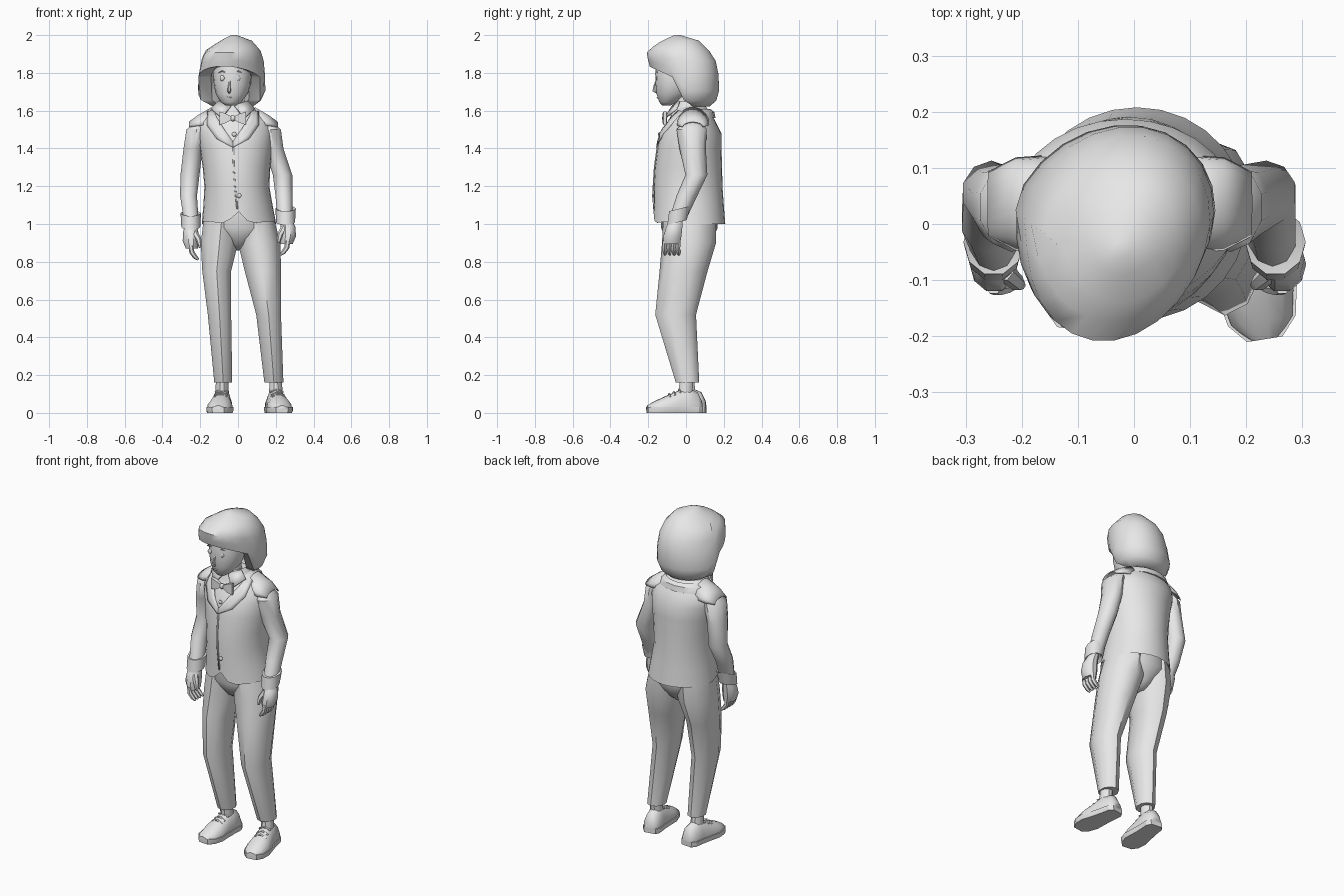
import bpy, bmesh, math
from mathutils import Vector, Matrix

if "Cube" in bpy.data.objects:
    bpy.data.objects.remove(bpy.data.objects["Cube"])

grey = bpy.data.materials.new("plain_grey")
grey.diffuse_color = (0.8, 0.8, 0.8, 1)
grey.use_nodes = True
grey.node_tree.nodes["Principled BSDF"].inputs["Base Color"].default_value = grey.diffuse_color


def finish(name, bm, angle=38, thick=0):
    bmesh.ops.recalc_face_normals(bm, faces=bm.faces)
    me = bpy.data.meshes.new(name)
    bm.to_mesh(me)
    bm.free()
    ob = bpy.data.objects.new(name, me)
    bpy.context.collection.objects.link(ob)
    me.materials.append(grey)
    if thick:
        mod = ob.modifiers.new("thickness", "SOLIDIFY")
        mod.thickness = thick
        mod.offset = 0
    bpy.ops.object.select_all(action="DESELECT")
    ob.select_set(True)
    bpy.context.view_layer.objects.active = ob
    bpy.ops.object.shade_smooth_by_angle(angle=math.radians(angle))
    return ob


def skin(name, rings, closed=True, caps=True, angle=38, thick=0):
    """Join a row of point rings into one surface."""
    bm = bmesh.new()
    rows = [[bm.verts.new(p) for p in r] for r in rings]
    for a, b in zip(rows, rows[1:]):
        n = len(a)
        for i in range(n if closed else n - 1):
            j = (i + 1) % n
            bm.faces.new((a[i], a[j], b[j], b[i]))
    if caps:
        bm.faces.new(rows[0])
        bm.faces.new(rows[-1])
    return finish(name, bm, angle, thick)


def oval(ring, n, a0=0, a1=360, phase=0):
    z, cx, cy, rx, ry = ring
    full = abs(a1 - a0) >= 360
    pts = []
    for i in range(n):
        a = math.radians(a0 + phase + (a1 - a0) * i / (n if full else n - 1))
        pts.append(Vector((cx + rx * math.cos(a), cy + ry * math.sin(a), z)))
    return pts


def loft(name, rings, n=14, a0=0, a1=360, phase=0, angle=38, caps=True, thick=0):
    return skin(name, [oval(r, n, a0, a1, phase) for r in rings],
                caps=caps, angle=angle, thick=thick)


def mix(rings, z):
    """Ring values at height z from a list sorted upward."""
    z = max(rings[0][0], min(rings[-1][0], z))
    for a, b in zip(rings, rings[1:]):
        if z <= b[0]:
            t = (z - a[0]) / (b[0] - a[0])
            return [z] + [a[k] + t * (b[k] - a[k]) for k in range(1, 5)]


def tube(name, pts, radii, n=6):
    pts = [Vector(p) for p in pts]
    rings = []
    for i, p in enumerate(pts):
        d = (pts[min(i + 1, len(pts) - 1)] - pts[max(i - 1, 0)]).normalized()
        u = d.cross(Vector((0, 1, 0.1))).normalized()
        v = d.cross(u)
        rings.append([p + radii[i] * (u * math.cos(k * math.tau / n) + v * math.sin(k * math.tau / n))
                      for k in range(n)])
    return skin(name, rings, angle=50)


def blob(name, loc, scale, seg=10):
    bm = bmesh.new()
    m = Matrix.Translation(loc) @ Matrix.Diagonal((*scale, 1))
    bmesh.ops.create_uvsphere(bm, u_segments=seg, v_segments=6, radius=1, matrix=m)
    return finish(name, bm, 60)


# Head, nose, eyes, brows, mouth, neck
loft("head", [(1.627, -.038, -.105, .026, .022), (1.645, -.037, -.092, .055, .05),
              (1.69, -.033, -.068, .085, .09), (1.74, -.03, -.06, .098, .102),
              (1.80, -.03, -.058, .102, .107), (1.88, -.03, -.05, .09, .1)], 18, angle=60)
tube("nose", [(-.044, -.158, 1.755), (-.046, -.168, 1.725), (-.047, -.17, 1.705), (-.046, -.153, 1.695)],
     [.005, .007, .01, .006])
for s in (-1, 1):
    x = -.042 + s * .042
    blob("eye", (x, -.153, 1.772), (.013, .007, .015))
    tube("brow", [(x - .018, -.151, 1.802), (x, -.158, 1.81), (x + .018, -.151, 1.802)], [.003, .004, .003], 5)
tube("mouth", [(-.07, -.14, 1.676), (-.041, -.151, 1.668), (-.012, -.14, 1.676)], [.003, .005, .003], 5)
loft("neck", [(1.56, -.025, .005, .06, .06), (1.62, -.028, -.005, .048, .05), (1.7, -.03, -.015, .048, .05)], 12)

# Bobbed hair: one cap whose lower edge is high over the face and low behind
bob = [(1.62, -.038, .025, .11, .098), (1.65, -.042, .01, .158, .15), (1.7, -.04, .003, .183, .174),
       (1.8, -.031, -.005, .172, .178), (1.865, -.026, -.022, .163, .18), (1.915, -.022, -.042, .148, .168),
       (1.97, -.006, -.03, .083, .1), (2.0, -.015, -.045, .015, .015)]
N = 24


def hair_row(t, shrink=1, lift=0):
    row = []
    for i in range(N):
        a = 360 * i / N + 7
        f = abs((a - 262 + 180) % 360 - 180)
        if f < 80:
            low = 1.835 - .065 * (f / 80) ** 2
        else:
            low = max(1.623, 1.77 - .147 * (f - 80) / 13)
        z, cx, cy, rx, ry = mix(bob, low + (2 - low) * t)
        c, s = math.cos(math.radians(a)), math.sin(math.radians(a))
        x, y = cx + rx * c * shrink, cy + ry * s * shrink
        row.append(Vector((x + .15 * y, y, z + (max(low + .01, lift) - z if lift else 0))))
    return row


skin("hair", [hair_row(0, .5, 1.84), hair_row(0, .62)] +
     [hair_row(t) for t in (0, .08, .22, .45, .64, .78, .92, 1)], angle=46)

# Waistcoat body with a pointed front hem
body = [(1.0, .005, .018, .197, .19), (1.1, 0, .015, .183, .185), (1.2, -.006, .011, .172, .182),
        (1.3, -.008, .013, .179, .178), (1.4, -.01, .018, .192, .17), (1.48, -.016, .025, .202, .162),
        (1.54, -.022, .03, .2, .128), (1.59, -.025, .03, .155, .1), (1.63, -.028, .022, .08, .07)]
rings = [oval(r, 28) for r in [(1.07, .005, .015, .165, .15)] + body]
for p in rings[1]:
    if p.y < 0:
        p.z += .07 * max(0, 1 - abs(p.x) / .06) + .015 * abs(p.x) / .2
skin("waistcoat", rings)


def front_y(x, z):
    z, cx, cy, rx, ry = mix(body, z)
    return cy - ry * math.sqrt(max(0, 1 - ((x - cx) / rx) ** 2))


def strip(name, a, b, off=.006, thick=.008):
    """Thin plate lying on the chest between two (x, z) lines."""
    rows = []
    for k in range(4):
        line = []
        for p, q in zip(a, b):
            x, z = [p[i] + (q[i] - p[i]) * k / 3 for i in (0, 1)]
            line.append(Vector((x, front_y(x, z) - off, z)))
        rows.append(line)
    skin(name, rows, closed=False, caps=False, thick=thick)


MID = -.027
for s in (-1, 1):
    def side(pts):
        return [(MID + s * x, z) for x, z in pts]
    strip("lapel", side([(0, 1.435), (.045, 1.5), (.085, 1.565), (.1, 1.6)]),
          side([(0, 1.405), (.085, 1.45), (.135, 1.52), (.135, 1.595)]), .004)
    # Shoulder flap sloping over the sleeve
    flap = []
    for w, zc, h, ry in ((.115, 1.53, .086, .085), (.185, 1.52, .055, .08), (.234, 1.513, .026, .055)):
        flap.append([Vector((MID + .002 + s * w, .036 + ry * math.cos(math.radians(a)),
                             zc + h * math.sin(math.radians(a)))) for a in range(0, 181, 20)])
    skin("shoulder_flap", flap, closed=False, caps=False, thick=.006)
    # Pointed shirt collar leaf
    leaf = [[Vector((MID + s * .01, -.07, 1.625)), Vector((MID + s * .075, -.035, 1.65))],
            [Vector((MID + s * .06, -.112, 1.56)), Vector((MID + s * .115, -.05, 1.61))]]
    skin("collar_leaf", leaf, closed=False, caps=False, thick=.01)
    # Bow tie wing
    wing = [[Vector((MID + s * w, -.112 + dy, 1.56 + dz)) for dy, dz in
             ((-d, -h), (d, -h), (d, h), (-d, h))] for w, d, h in
            ((.008, .008, .01), (.04, .012, .026), (.07, .008, .035))]
    skin("bow_wing", wing)
blob("bow_knot", (MID, -.114, 1.56), (.015, .013, .017), 8)
loft("shirt_collar", [(1.575, MID, .025, .13, .11), (1.615, MID, .02, .1, .09),
                      (1.648, MID, .01, .072, .072), (1.6, MID, .01, .058, .058)], 16, caps=False)
loft("back_collar", [(1.56, MID, .035, .165, .122), (1.592, MID, .035, .15, .115),
                     (1.608, MID, .03, .125, .1), (1.58, MID, .03, .1, .08)], 9, 0, 180)
strip("front_seam", [(-.03, 1.41), (-.027, 1.3), (-.02, 1.2), (-.008, 1.08)],
      [(-.022, 1.41), (-.019, 1.3), (-.012, 1.2), (0, 1.08)], .003, .005)
for x, z in ((-.02, 1.475), (.006, 1.15)):
    blob("button", (x, front_y(x, z) - .004, z), (.012, .006, .012), 8)

# Sleeves, cuffs and hands
arms = {-1: [(1.55, -.19, .035, .03, .045), (1.5, -.218, .03, .058, .08), (1.4, -.238, .035, .053, .07),
             (1.26, -.254, .055, .053, .058), (1.15, -.262, .005, .047, .055), (1.04, -.25, -.038, .042, .046)],
        1: [(1.55, .14, .035, .03, .045), (1.5, .172, .03, .058, .08), (1.4, .19, .035, .053, .07),
            (1.26, .236, .055, .054, .058), (1.15, .243, .005, .047, .055), (1.04, .248, -.038, .042, .046)]}
for s, rings in arms.items():
    loft("sleeve", rings, 10, phase=18, angle=45)
    hx, dz = (-.25, 0) if s < 0 else (.252, .025)
    cuff = [oval((z + dz, hx, -.042 + dy, rx, ry), 10) for z, dy, rx, ry in
            ((1.0, 0, .035, .04), (.985, -.006, .05, .054), (1.055, .01, .054, .06), (1.05, .01, .035, .04))]
    for r in cuff:
        for p in r:
            p.z += .25 * (p.y + .04)
    skin("cuff", cuff, angle=50)
    px = hx + (.012 if s > 0 else 0)
    loft("palm", [(1.01 + dz, hx, -.047, .026, .032), (.96 + dz, px, -.062, .04, .045),
                  (.91 + dz, px, -.072, .043, .05), (.87 + dz, px - s * .006, -.075, .032, .046)], 10)
    for k in range(4):
        y = -.112 + k * .024
        tube("finger", [(px, y, .885 + dz), (px - s * .006, y - .003, .85 + dz),
                        (px - s * .024, y, .825 + dz), (px - s * .04, y + .002, .812 + dz)],
             [.014, .0135, .012, .006])
    tube("thumb", [(px - s * .02, -.085, .955 + dz), (px - s * .042, -.105, .915 + dz),
                   (px - s * .05, -.11, .875 + dz)], [.018, .015, .007])

# Trousers with a front crease; the seat bridges the legs
loft("trouser_seat", [(.86, .004, .025, .03, .055), (.89, .005, .02, .07, .098), (.93, .008, .018, .13, .127),
                      (.98, .008, .018, .185, .15), (1.08, .003, .018, .172, .15)], 24, angle=60)
legs = {"left": [(.16, -.078, .006, .05, .06), (.52, -.098, -.055, .065, .108), (.75, -.113, -.013, .08, .127),
                 (.9, -.098, .016, .104, .143), (1.04, -.085, .02, .1, .14)],
        "right": [(.16, .19, .008, .053, .062), (.52, .162, -.055, .069, .108), (.75, .132, -.013, .101, .127),
                  (.9, .112, .016, .118, .143), (1.04, .092, .02, .1, .14)]}
for name, rings in legs.items():
    loft(name + "_trouser_leg", rings, 10, phase=18, angle=44)

# Shoes: soles, uppers, ankles and laces
last = [(.085, .03, .06), (.06, .047, .11), (0, .05, .135), (-.06, .057, .108),
        (-.12, .066, .083), (-.175, .055, .058), (-.208, .026, .038)]
for name, x0, y0, turn in (("left", -.084, .02, -.1), ("right", .2, 0, .16)):
    rot = Matrix.Translation((x0, y0, 0)) @ Matrix.Rotation(turn, 4, "Z")
    upper = []
    for y, w, h in last:
        upper.append([rot @ Vector((w * c, y, .02 + (h - .02) * k)) for c, k in
                      ((-1, 0), (-1, .35), (-.7, .78), (-.25, 1), (.25, 1), (.7, .78), (1, .35), (1, 0))])
    skin(name + "_shoe_upper", upper, angle=50)
    edge = [(w + .006, y) for y, w, h in last] + [(-w - .006, y) for y, w, h in reversed(last)]
    skin(name + "_shoe_sole", [[rot @ Vector((x * k, y, z)) for x, y in edge]
                               for z, k in ((0, .94), (.012, 1), (.03, 1))], angle=30)
    loft(name + "_ankle", [(.09, x0, y0 - .005, .036, .04), (.2, x0, .005, .032, .036)], 10)
    for y, z in ((-.035, .125), (-.065, .11), (-.09, .1)):
        tube(name + "_lace", [rot @ Vector(p) for p in ((-.035, y, z - .016), (0, y, z), (.035, y, z - .016))],
             [.005, .006, .005], 5)
